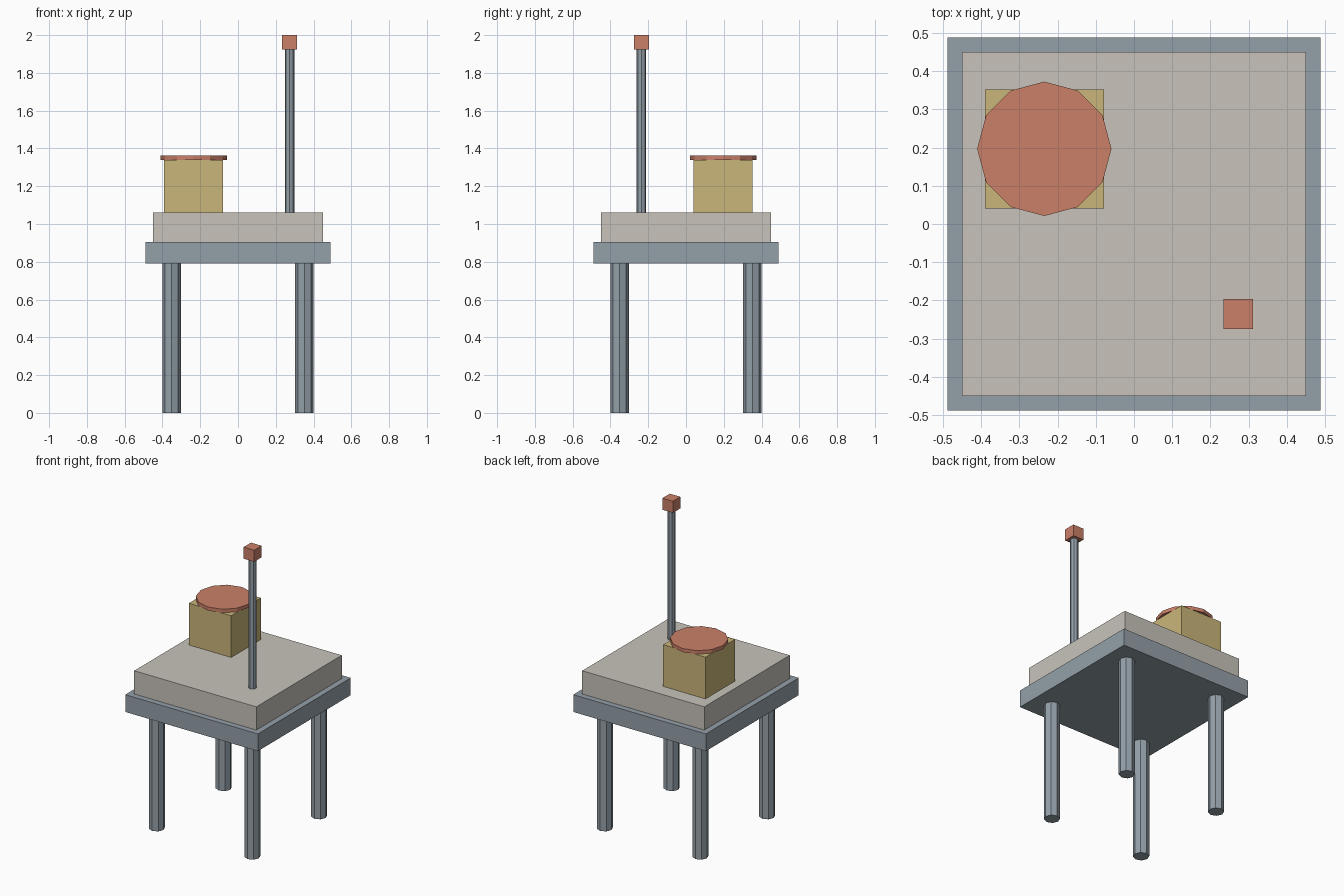
import bpy, bmesh, math
from mathutils import Matrix, Vector

if "Cube" in bpy.data.objects:
    bpy.data.objects.remove(bpy.data.objects["Cube"])


def material(name, r, g, b):
    m = bpy.data.materials.new(name)
    lin = [((c / 255 + 0.055) / 1.055) ** 2.4 for c in (r, g, b)]
    m.diffuse_color = (*lin, 1.0)
    m.use_nodes = True
    m.node_tree.nodes["Principled BSDF"].inputs["Base Color"].default_value = m.diffuse_color
    return m


slate = material("slate_grey", 148, 160, 169)
stone = material("pale_stone", 200, 196, 187)
sand = material("sand_yellow", 202, 182, 122)
clay = material("clay_red", 203, 128, 105)


def finish(bm, name, mat):
    me = bpy.data.meshes.new(name)
    bm.to_mesh(me)
    bm.free()
    me.materials.append(mat)
    ob = bpy.data.objects.new(name, me)
    bpy.context.collection.objects.link(ob)
    return ob


def box(name, x, y, z0, z1, wx, wy, mat):
    bm = bmesh.new()
    bmesh.ops.create_cube(bm, size=1, matrix=Matrix.Translation((x, y, (z0 + z1) / 2))
                          @ Matrix.Diagonal((wx, wy, z1 - z0, 1)))
    return finish(bm, name, mat)


def prism(name, x, y, z0, z1, radius, sides, mat):
    # flat-sided column with corners on the x and y axes
    bm = bmesh.new()
    ring = [bm.verts.new((x + radius * math.cos(2 * math.pi * i / sides),
                          y + radius * math.sin(2 * math.pi * i / sides), z0))
            for i in range(sides)]
    base = bm.faces.new(ring)
    ext = bmesh.ops.extrude_face_region(bm, geom=[base], use_keep_orig=True)
    top = [v for v in ext["geom"] if isinstance(v, bmesh.types.BMVert)]
    bmesh.ops.translate(bm, verts=top, vec=Vector((0, 0, z1 - z0)))
    bmesh.ops.recalc_face_normals(bm, faces=bm.faces)
    return finish(bm, name, mat)


# Four legs
for sy, depth in ((-1, "front"), (1, "back")):
    for sx, side in ((-1, "left"), (1, "right")):
        prism(f"{depth}_{side}_leg", sx * 0.352, sy * 0.352, 0, 0.79, 0.049, 8, slate)

# Platform and the slab on it
box("platform", 0, 0, 0.79, 0.905, 0.978, 0.978, slate)
box("upper_slab", 0, 0, 0.905, 1.06, 0.9, 0.9, stone)

# Box with round lid
box("cabinet", -0.235, 0.197, 1.06, 1.338, 0.312, 0.312, sand)
prism("round_lid", -0.235, 0.197, 1.338, 1.362, 0.176, 12, clay)

# Mast with cube tip
prism("mast", 0.273, -0.236, 1.06, 1.925, 0.025, 8, slate)
box("mast_tip", 0.273, -0.236, 1.923, 2.0, 0.078, 0.078, clay)
